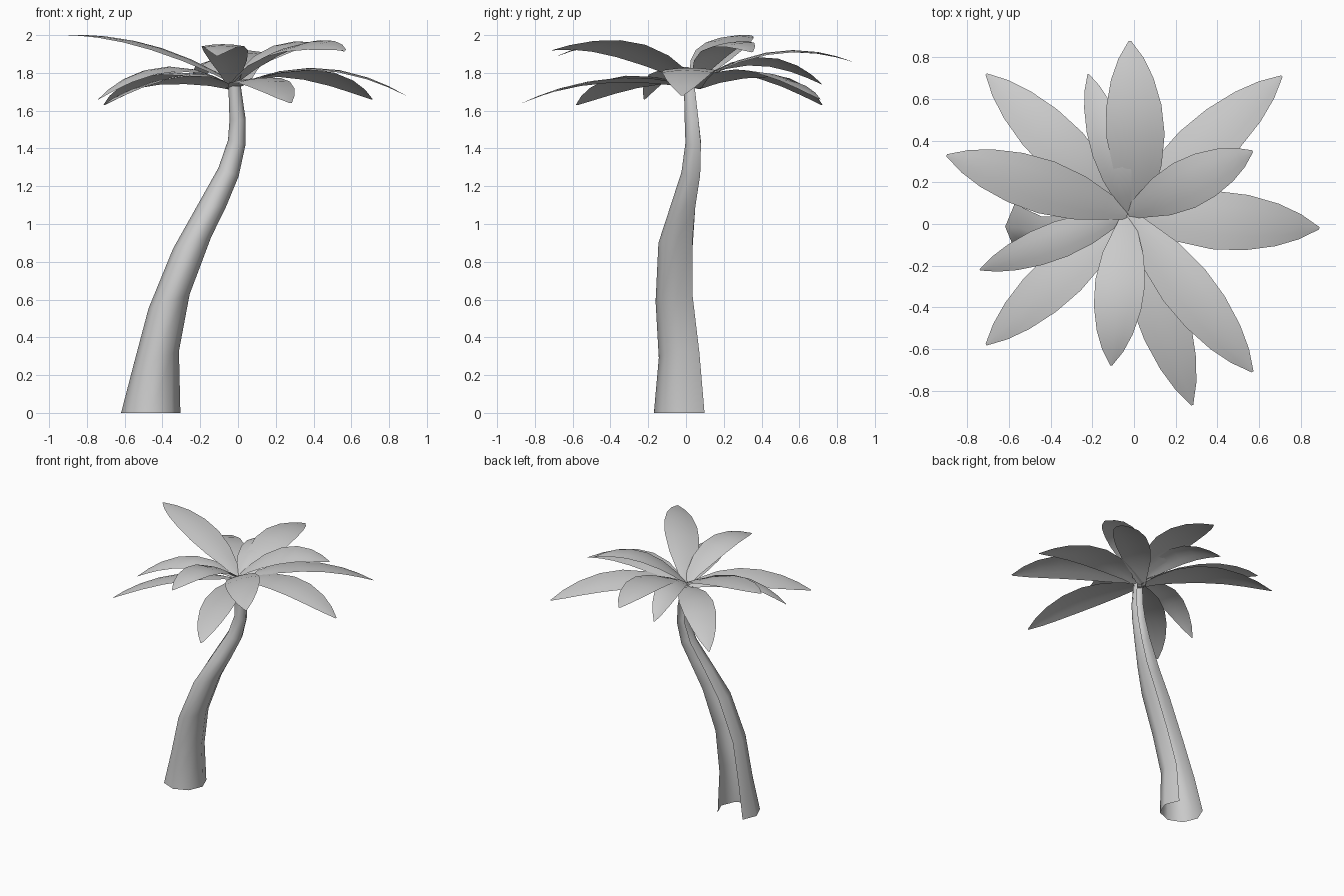
import bpy, bmesh, math
from mathutils import Vector

if "Cube" in bpy.data.objects:
    bpy.data.objects.remove(bpy.data.objects["Cube"])


def finish(name, bm):
    bmesh.ops.recalc_face_normals(bm, faces=bm.faces)
    me = bpy.data.meshes.new(name)
    bm.to_mesh(me)
    bm.free()
    for p in me.polygons:
        p.use_smooth = True
    ob = bpy.data.objects.new(name, me)
    bpy.context.collection.objects.link(ob)
    return ob


def skin(bm, rows):
    for a, b in zip(rows, rows[1:]):
        for i in range(len(a) - 1):
            bm.faces.new((a[i], a[i + 1], b[i + 1], b[i]))


# trunk: curved tapering eight-sided tube, two sides open at the back
# (x, y, z, radius, tilt of the ring)
PATH = [(-.462, -.013, 0, .157, 0), (-.433, -.018, .29, .126, .3), (-.365, -.046, .59, .115, .33),
        (-.243, -.04, .90, .106, .3), (-.142, -.006, 1.09, .078, 0), (-.05, .034, 1.275, .058, -.4),
        (-.007, .045, 1.43, .048, -.3), (-.002, .036, 1.55, .043, 0), (-.018, .022, 1.73, .033, 0)]
bm = bmesh.new()
rows = []
for x, y, z, r, tilt in PATH:
    e1 = Vector((math.cos(tilt), 0, math.sin(tilt)))
    ring = []
    for k in range(7):
        a = math.radians(135 + 45 * k)
        off = r * (math.cos(a) * e1 + Vector((0, math.sin(a), 0)))
        ring.append(bm.verts.new(Vector((x, y, z)) + off))
    rows.append(ring)
skin(bm, rows)
finish("trunk", bm)


# fronds: thin arched blades fanning out from the crown
SHAPE = [(0, .22), (.12, .5), (.27, .83), (.45, 1), (.62, .95), (.78, .73), (.9, .43), (1, .04)]


def frond(name, tip, peak, z0, width, roll=0.0, bx=-.03):
    base = Vector((bx, .05, z0))
    tip = Vector(tip)
    out = Vector((tip.x - base.x, tip.y - base.y, 0)).normalized()
    side = Vector((-out.y, out.x, 0))
    across = side * math.cos(roll) + Vector((0, 0, math.sin(roll)))
    m = .58
    bm = bmesh.new()
    rows = []
    for t, w in SHAPE:
        p = base.lerp(tip, t)
        # arch passing through base, peak and tip heights
        p.z = (z0 * (t - m) * (t - 1) / m + peak * t * (t - 1) / (m * (m - 1))
               + tip.z * t * (t - m) / (1 - m))
        row = []
        for s in (-1, -.5, 0, .5, 1):
            q = p + across * (s * w * width)
            q.z -= .012 * w * s * s
            row.append(bm.verts.new(q))
        rows.append(row)
    skin(bm, rows)
    finish(name, bm)


# tip, arch height, base height, half width, roll, base x
FRONDS = [
    ((-.02, .88, 1.86), 1.92, 1.75, .14, 0, .03),
    ((-.22, .72, 1.74), 1.87, 1.75, .09, -.25),
    ((-.71, .72, 1.63), 1.79, 1.72, .125, 0),
    ((-.90, .33, 2.00), 1.965, 1.75, .13, 0),
    ((-.74, -.22, 1.66), 1.82, 1.73, .09, -.12),
    ((-.71, -.58, 1.63), 1.76, 1.72, .12, .2),
    ((-.11, -.68, 1.89), 1.95, 1.73, .12, 0),
    ((.28, -.87, 1.64), 1.76, 1.72, .125, .1),
    ((.57, -.71, 1.92), 1.95, 1.74, .13, .25),
    ((.89, -.02, 1.68), 1.82, 1.72, .14, 0),
    ((.71, .71, 1.66), 1.80, 1.72, .13, -.15),
    ((.57, .35, 1.91), 1.96, 1.75, .12, .12),
]
for i, f in enumerate(FRONDS):
    frond("frond_%02d" % (i + 1), *f)
